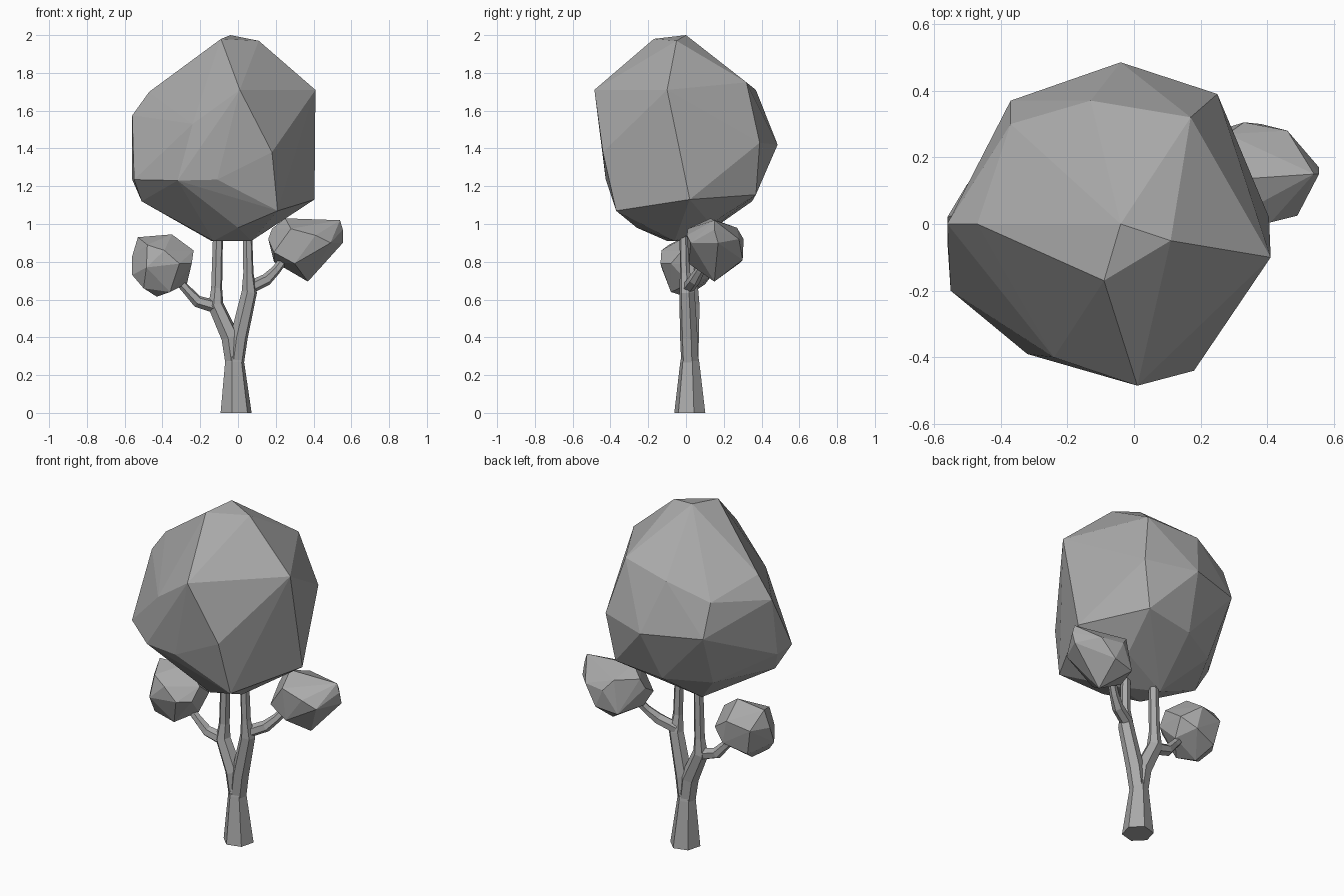
import bpy, bmesh, math
from mathutils import Vector

grey = bpy.data.materials.new("dark_grey")
grey.diffuse_color = (0.4, 0.4, 0.4, 1)


def finish(bm, name):
    bmesh.ops.recalc_face_normals(bm, faces=bm.faces)
    me = bpy.data.meshes.new(name)
    bm.to_mesh(me)
    bm.free()
    me.materials.append(grey)
    ob = bpy.data.objects.new(name, me)
    bpy.context.collection.objects.link(ob)
    return ob


def foliage(name, pts):
    """Faceted leaf mass: the hull of its corner points."""
    bm = bmesh.new()
    for p in pts:
        bm.verts.new(p)
    bmesh.ops.convex_hull(bm, input=bm.verts)
    loose = [v for v in bm.verts if not v.link_faces]
    bmesh.ops.delete(bm, geom=loose, context='VERTS')
    return finish(bm, name)


def limb(name, path, sides=6):
    """Tapered low-poly tube along (x, y, z, radius) stations."""
    bm = bmesh.new()
    pts = [Vector(p[:3]) for p in path]
    rings = []
    for i, p in enumerate(path):
        t = pts[min(i + 1, len(pts) - 1)] - pts[max(i - 1, 0)]
        if p[2] == 0:
            t = Vector((0, 0, 1))
        q = Vector((0, 0, 1)).rotation_difference(t.normalized())
        ring = []
        for k in range(sides):
            a = math.tau * (k + 0.25) / sides
            ring.append(bm.verts.new(pts[i] + q @ Vector((math.cos(a), math.sin(a), 0)) * p[3]))
        rings.append(ring)
    for a, b in zip(rings, rings[1:]):
        for k in range(sides):
            n = (k + 1) % sides
            bm.faces.new((a[k], a[n], b[n], b[k]))
    bm.faces.new(rings[0])
    bm.faces.new(rings[-1])
    return finish(bm, name)


# Trunk and forked limbs
limb("trunk", [(-.01, .02, 0, .085), (-.018, .02, .27, .052), (-.018, .02, .43, .02)])
limb("left_limb", [(-.02, .02, .25, .046), (-.04, .02, .40, .05), (-.118, .03, .57, .043),
                   (-.113, .035, .66, .03), (-.105, .035, .98, .027)])
limb("right_limb", [(-.015, .02, .25, .046), (.005, .015, .40, .048), (.06, .005, .64, .042),
                    (.055, -.005, .74, .028), (.05, -.01, .98, .025)])
limb("left_twig", [(-.11, .03, .56, .036), (-.215, .02, .59, .032), (-.27, .01, .65, .025),
                   (-.37, 0, .76, .02)])
limb("right_twig", [(.055, .01, .66, .034), (.15, .045, .705, .032), (.20, .075, .755, .025),
                    (.28, .13, .86, .02)])

# Main crown
foliage("main_crown", [
    (-.04, 0, 2), (-.09, -.17, 1.98), (.11, -.05, 1.97),
    (.41, -.10, 1.71), (.01, -.485, 1.71), (-.47, 0, 1.70),
    (-.13, .37, 1.71), (.17, .32, 1.75), (-.37, .30, 1.62),
    (.25, .39, 1.43), (-.04, .485, 1.42), (-.37, .37, 1.43),
    (-.56, 0, 1.575), (-.24, -.40, 1.53), (.18, -.44, 1.38),
    (-.56, -.05, 1.235), (-.55, -.20, 1.235), (-.32, -.39, 1.23),
    (-.11, -.425, 1.235), (.21, -.37, 1.07), (.405, .02, 1.13),
    (-.51, -.10, 1.12), (.20, .37, 1.155), (-.09, .35, 1.12),
    (-.33, .22, 1.11), (0, -.26, .98), (-.13, -.10, .91),
    (.07, -.06, .91), (-.14, .05, .91), (.15, .13, 1.0)])

# Small left crown
foliage("left_crown", [
    (-.53, .03, .93), (-.35, .02, .945), (-.48, -.09, .89), (-.39, -.13, .86),
    (-.235, -.02, .86), (-.245, -.08, .79), (-.31, -.135, .79), (-.485, -.13, .77),
    (-.27, .02, .685), (-.43, 0, .615), (-.36, -.08, .64), (-.50, -.06, .66),
    (-.56, -.02, .73), (-.56, .02, .83), (-.50, .12, .83), (-.36, .14, .86),
    (-.33, .13, .72), (-.47, .10, .68), (-.25, .09, .78)])

# Small right crown
foliage("right_crown", [
    (.25, .13, 1.03), (.54, .15, 1.02), (.555, .15, .97), (.555, .17, .90),
    (.37, .15, .695), (.19, .12, .80), (.16, .15, .92), (.18, .17, .975),
    (.19, .03, .85), (.41, .005, .94), (.49, .025, .90), (.28, .01, .975),
    (.30, .015, .79), (.33, .305, .92), (.38, .30, .81), (.46, .28, .92),
    (.28, .27, .98), (.25, .28, .79)])
